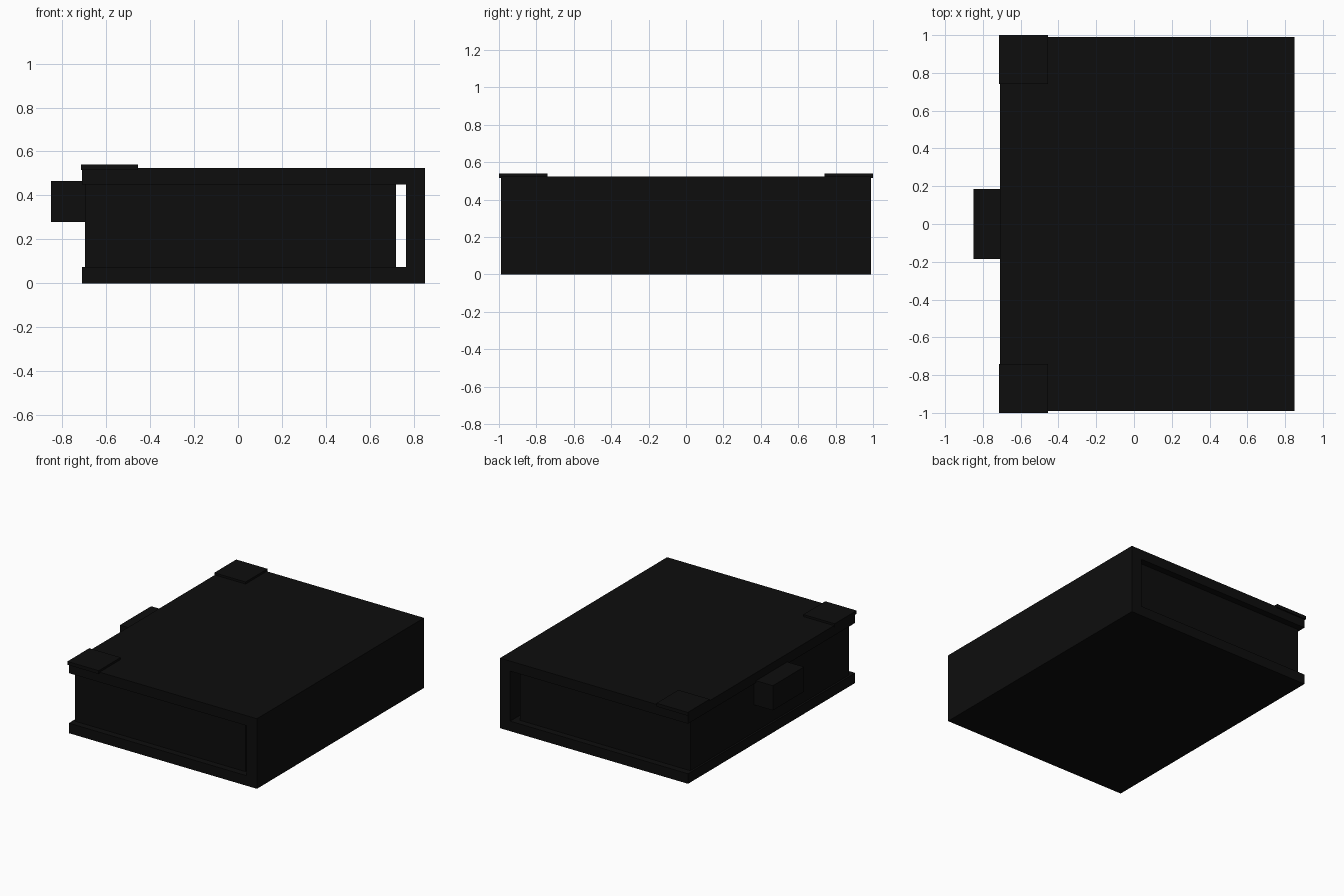
import bpy

if "Cube" in bpy.data.objects:
    bpy.data.objects.remove(bpy.data.objects["Cube"])

black = bpy.data.materials.new("near black")
black.diffuse_color = (0.004, 0.004, 0.004, 1)
black.use_nodes = True
black.node_tree.nodes["Principled BSDF"].inputs["Base Color"].default_value = black.diffuse_color


def make(name, verts, faces):
    mesh = bpy.data.meshes.new(name)
    mesh.from_pydata(verts, [], faces)
    mesh.materials.append(black)
    obj = bpy.data.objects.new(name, mesh)
    bpy.context.collection.objects.link(obj)
    return obj


def extrude_y(name, profile, y0, y1):
    """Extrude an anticlockwise (x, z) profile from y0 back to y1."""
    n = len(profile)
    verts = [(x, y, z) for y in (y0, y1) for x, z in profile]
    faces = [tuple(range(n)), tuple(range(2 * n - 1, n - 1, -1))]
    faces += [(i, i + n, (i + 1) % n + n, (i + 1) % n) for i in range(n)]
    return make(name, verts, faces)


def box(name, x0, x1, y0, y1, z0, z1):
    return extrude_y(name, [(x0, z0), (x1, z0), (x1, z1), (x0, z1)], y0, y1)


# C-shaped cover: bottom board, spine and top board
extrude_y("book_cover",
          [(-0.71, 0), (0.85, 0), (0.85, 0.525), (-0.71, 0.525),
           (-0.71, 0.45), (0.765, 0.45), (0.765, 0.075), (-0.71, 0.075)],
          -0.99, 0.99)

# Page block, set back from the cover edges and open behind the spine
box("page_block", -0.695, 0.72, -0.94, 0.94, 0.075, 0.45)

# Corner guards on the top board
for side, y0, y1 in (("front", -1.0, -0.74), ("back", 0.74, 1.0)):
    box(side + "_corner_guard", -0.715, -0.455, y0, y1, 0.515, 0.54)

# Clasp on the opening edge
box("clasp", -0.85, -0.69, -0.185, 0.185, 0.28, 0.465)
